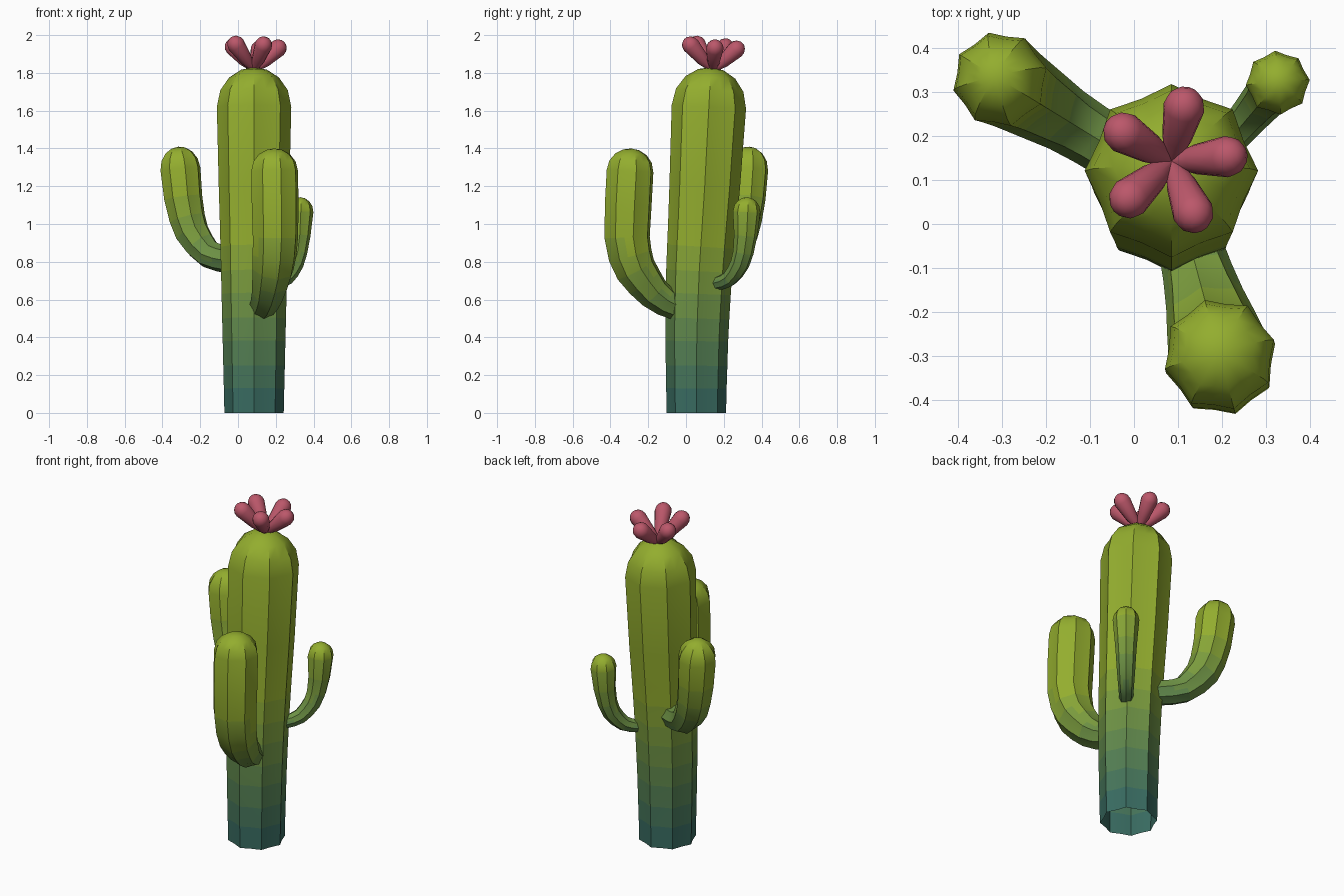
import bpy, bmesh
from math import sin, cos, tau, radians
from mathutils import Vector

if "Cube" in bpy.data.objects:
    bpy.data.objects.remove(bpy.data.objects["Cube"])


def material(name, rgb):
    m = bpy.data.materials.new(name)
    m.diffuse_color = [(c / 255) ** 2.2 for c in rgb] + [1]
    m.use_nodes = True
    m.node_tree.nodes["Principled BSDF"].inputs["Base Color"].default_value = m.diffuse_color
    return m


# green bands fading from teal at the ground to lime at the top
BANDS = 8
LOW, HIGH = Vector((60, 108, 98)), Vector((146, 172, 50))
greens = [material(f"green_{i}", LOW.lerp(HIGH, i / (BANDS - 1))) for i in range(BANDS)]
pink = material("petal_pink", (186, 88, 106))


def sweep(name, root, azimuth, path, dome, sides, valley, mats, z0=0.0):
    """Sweep a ribbed section along (distance, z, radius) points, ending in a dome."""
    out = Vector((cos(azimuth), sin(azimuth), 0))
    side = Vector((-out.y, out.x, 0))
    base = Vector((root[0], root[1], 0))
    pts = [base + out * d + Vector((0, 0, z)) for d, z, r in path]
    rad = [r for d, z, r in path]
    n = len(pts)
    tans = []
    for i in range(n):
        a, b = pts[max(i - 1, 0)], pts[min(i + 1, n - 1)]
        tans.append((b - a).normalized())
    tans[0] = (pts[1] - pts[0]).normalized()
    # rounded end
    end, t, r = pts[-1], tans[-1], rad[-1]
    for deg in (25, 48, 70):
        a = radians(deg)
        pts.append(end + t * dome * sin(a))
        rad.append(r * cos(a))
        tans.append(t)
    bm = bmesh.new()
    rings = []
    for p, r, t in zip(pts, rad, tans):
        front = side.cross(t)
        ring = []
        for k in range(sides):
            a = tau * k / sides
            q = r * (valley if k % 2 else 1)
            ring.append(bm.verts.new(p + (front * cos(a) + side * sin(a)) * q))
        rings.append(ring)
    for lo, hi in zip(rings, rings[1:]):
        for k in range(sides):
            j = (k + 1) % sides
            bm.faces.new((lo[k], lo[j], hi[j], hi[k]))
    tip = bm.verts.new(end + tans[-1] * dome)
    for k in range(sides):
        bm.faces.new((rings[-1][k], rings[-1][(k + 1) % sides], tip))
    bmesh.ops.recalc_face_normals(bm, faces=bm.faces)
    for f in bm.faces:
        f.smooth = True
        h = (f.calc_center_median().z - z0) / 1.0
        f.material_index = min(max(int(h * len(mats)), 0), len(mats) - 1)
    me = bpy.data.meshes.new(name)
    bm.to_mesh(me)
    bm.free()
    for m in mats:
        me.materials.append(m)
    me.set_sharp_from_angle(angle=radians(30))
    ob = bpy.data.objects.new(name, me)
    bpy.context.collection.objects.link(ob)
    return ob


# trunk: open at the bottom, leaning slightly to the back
trunk = [(0, 0, .157), (0, .13, .16), (.001, .25, .163), (.002, .38, .166), (.005, .5, .169),
         (.01, .63, .172), (.015, .75, .175), (.023, .88, .178), (.031, 1.0, .181),
         (.044, 1.2, .187), (.066, 1.62, .197)]
sweep("trunk", (.085, .055), radians(90), trunk, .21, 16, .90, greens)

# left arm
sweep("left_arm", (.085, .09), radians(148.5),
      [(.1, .80, .07), (.218, .82, .072), (.28, .84, .076), (.335, .89, .085), (.385, .955, .093),
       (.415, 1.03, .098), (.44, 1.14, .104), (.457, 1.29, .109)], .12, 16, .90, greens, .3)

# front arm
sweep("front_arm", (.12, -.02), radians(-75),
      [(.0, .55, .07), (.093, .59, .08), (.155, .635, .09), (.207, .695, .102), (.255, .76, .112),
       (.285, .835, .12), (.302, .93, .124), (.296, 1.1, .128), (.286, 1.28, .128)],
      .12, 16, .90, greens)

# right arm
sweep("right_arm", (.19, .16), radians(49.7),
      [(-.03, .68, .036), (.052, .695, .04), (.095, .712, .043), (.131, .745, .047), (.165, .79, .051),
       (.188, .85, .055), (.204, .94, .062), (.211, 1.065, .073)], .077, 16, .90, greens, .2)

# five flower petals
for i in range(5):
    a = radians(5 + 72 * i)
    lift = -.012 * sin(a) - .006 * cos(a)
    sweep(f"petal_{i + 1}", (.085, .142), a,
          [(0, 1.815, .014), (.055, 1.865 + lift * .4, .034),
           (.125, 1.936 + lift, .047)], .05, 12, 1, [pink])
